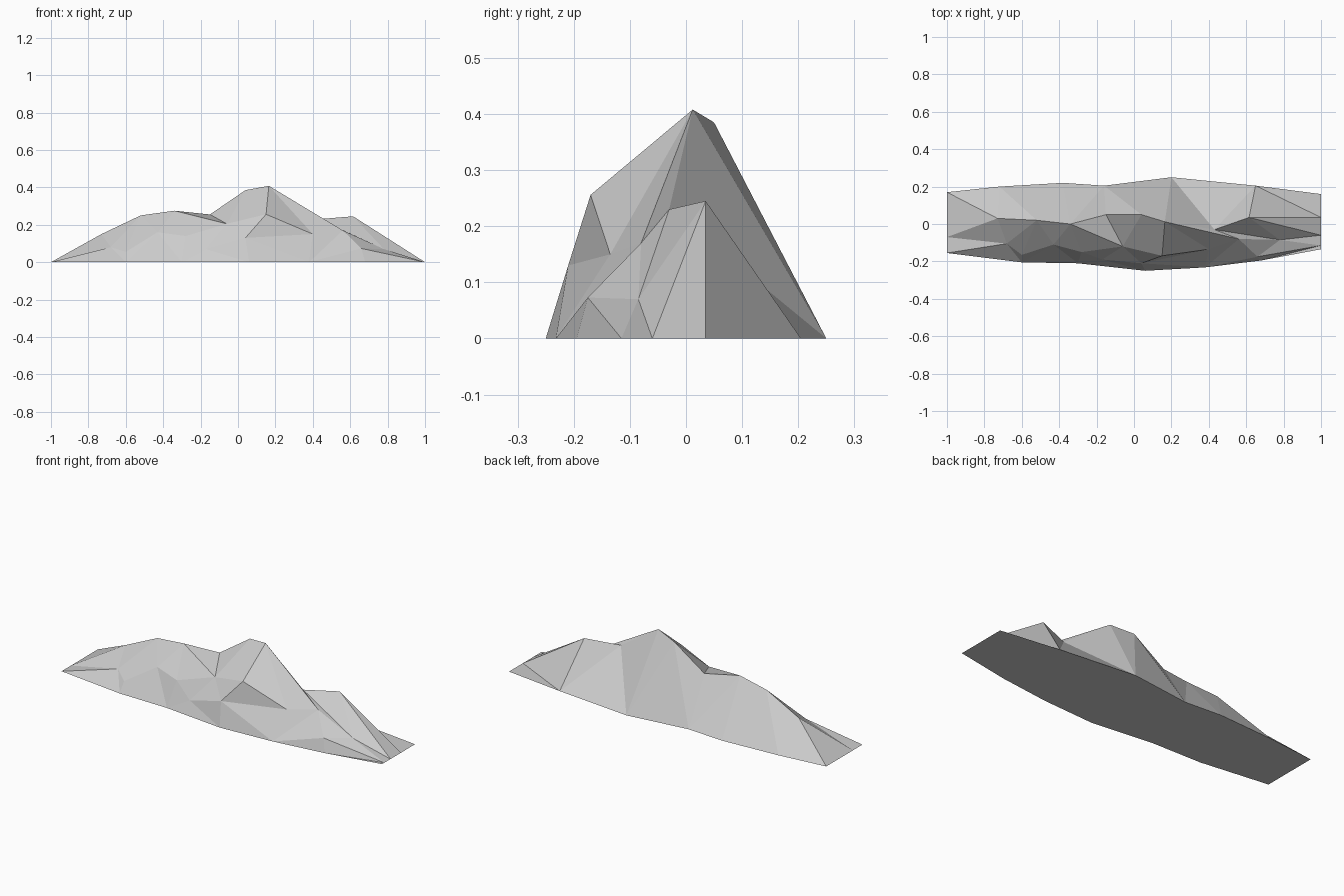
import bpy
import bmesh
from mathutils import Vector
from mathutils.geometry import delaunay_2d_cdt

if "Cube" in bpy.data.objects:
    bpy.data.objects.remove(bpy.data.objects["Cube"])

# Ground outline (x, y), counter-clockwise from the front left corner
outline = [(-1, -.155), (-.6, -.205), (-.3, -.21), (.06, -.25), (.38, -.232),
           (.68, -.195), (1, -.135), (1, -.115), (1, -.06), (1, .035), (1, .16),
           (.65, .205), (.2, .25), (-.16, .205), (-.38, .22), (-.72, .2),
           (-1, .17), (-1, -.07), (-1, -.13)]

# Crest line, left to right
crest = [(-.73, .03, .15), (-.52, .02, .25), (-.34, 0, .275), (-.15, .05, .255),
         (.04, .05, .385), (.165, .012, .408), (.43, -.03, .23), (.615, .035, .245)]

# Spurs and hollows on the front slope
spurs = {"gully": (-.06, -.12, .205), "shoulder": (.15, -.17, .256),
         "foot": (.04, -.21, .13), "ledge": (.4, -.135, .15),
         "rib": (.56, -.08, .17), "groove": (.78, -.085, .07),
         "knoll": (.66, -.175, .073),
         "a": (-.43, -.11, .16), "b": (-.28, -.15, .14), "c": (-.17, -.19, .07),
         "d": (-.68, -.105, .08), "e": (-.6, -.165, .055)}

points = [(x, y, 0) for x, y in outline] + crest + list(spurs.values())
n = len(outline)
names = {name: n + len(crest) + i for i, name in enumerate(spurs)}


def top(i):
    return n + i


# Sharp fold lines that the triangulation must keep
folds = [(i, (i + 1) % n) for i in range(n)]
folds += [(top(i), top(i + 1)) for i in range(len(crest) - 1)]
folds += [(top(0), 16), (top(0), 17), (top(7), 9), (top(7), 11), (9, 11), (top(7), 8)]
folds += [(top(i), names["gully"]) for i in (2, 3, 4)]
folds += [(top(5), names["shoulder"]), (top(5), names["rib"]),
          (top(6), names["groove"]), (top(7), names["groove"])]
folds += [(names[a], names[b]) for a, b in (
    ("shoulder", "foot"), ("shoulder", "ledge"), ("foot", "ledge"),
    ("rib", "groove"), ("rib", "knoll"), ("gully", "shoulder"))]
folds.append((names["knoll"], 7))

flat, _, tris, source, _, _ = delaunay_2d_cdt(
    [Vector(p[:2]) for p in points], folds, [], 1, 1e-5)

# Rock surface raised from the flat triangulation
bm = bmesh.new()
verts = [bm.verts.new((v.x, v.y, points[s[0]][2] if s else 0))
         for v, s in zip(flat, source)]
for t in tris:
    bm.faces.new([verts[i] for i in t])
bmesh.ops.recalc_face_normals(bm, faces=bm.faces)
if sum(f.normal.z for f in bm.faces) < 0:
    bmesh.ops.reverse_faces(bm, faces=bm.faces)

# Flat underside
base = [bm.verts.new((x, y, 0)) for x, y in reversed(outline)]
bm.faces.new(base)
bmesh.ops.remove_doubles(bm, verts=bm.verts, dist=1e-5)

mesh = bpy.data.meshes.new("mountain_ridge")
bm.to_mesh(mesh)
bm.free()
rock = bpy.data.materials.new("light grey rock")
rock.diffuse_color = (.6, .6, .6, 1)
rock.use_nodes = True
rock.node_tree.nodes["Principled BSDF"].inputs["Base Color"].default_value = rock.diffuse_color
mesh.materials.append(rock)
ridge = bpy.data.objects.new("mountain_ridge", mesh)
bpy.context.collection.objects.link(ridge)
